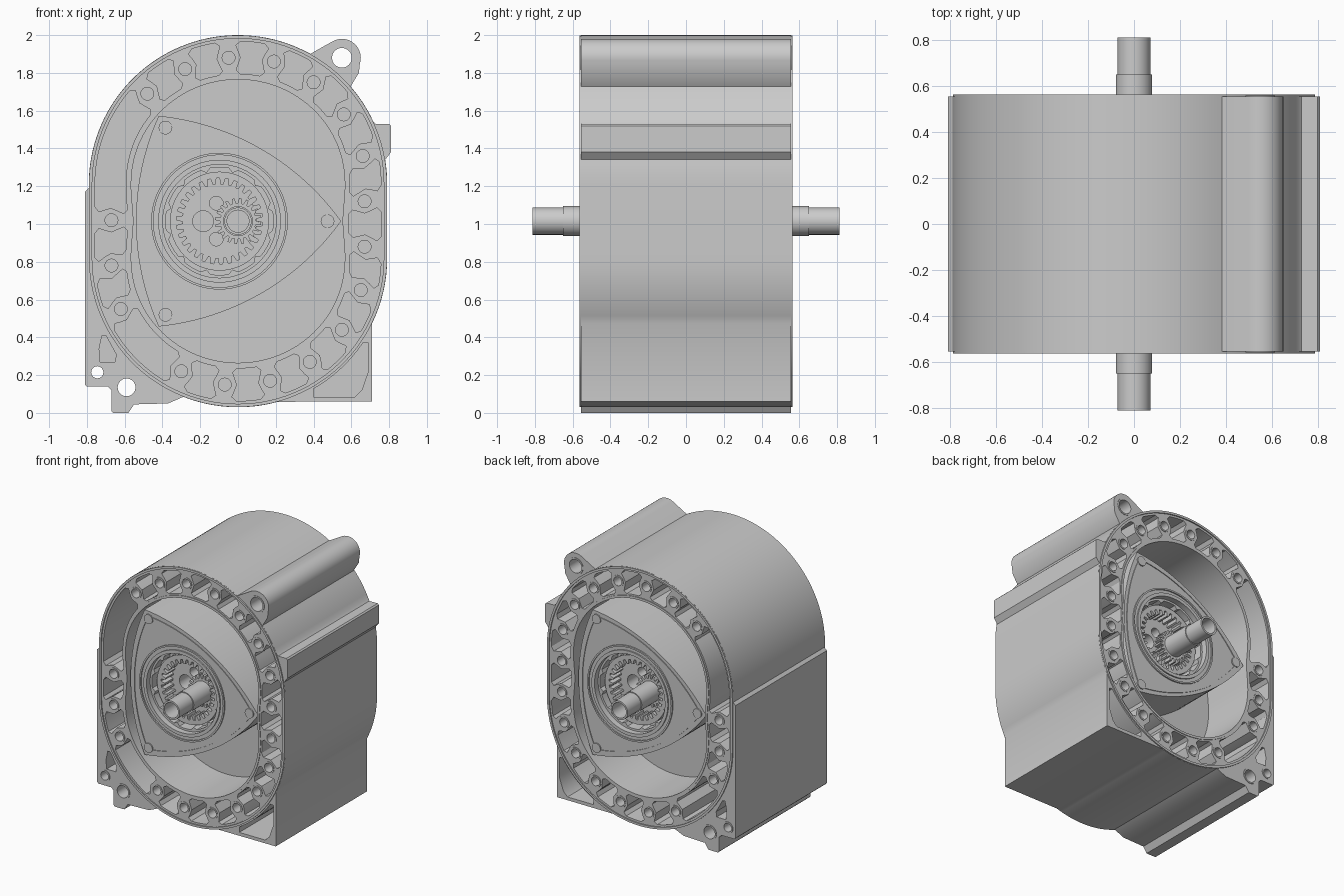
import bpy, bmesh
from math import sin, cos, pi, radians, atan2, sqrt, hypot

if "Cube" in bpy.data.objects:
    bpy.data.objects.remove(bpy.data.objects["Cube"])

E, R, CZ = 0.098, 0.652, 1.015          # eccentricity, rotor radius, shaft height
FACE, MID = 0.555, 0.135                # housing face and centre plate half depths


def arc(cx, cz, r, a0, a1, n):
    """Points along an arc, angles in degrees."""
    return [(cx + r * cos(radians(a0 + (a1 - a0) * i / n)),
             cz + r * sin(radians(a0 + (a1 - a0) * i / n))) for i in range(n + 1)]


def circle(cx, cz, r, n=32):
    return arc(cx, cz, r, 0, 360 * (n - 1) / n, n - 1)


def gear(cx, cz, r0, r1, teeth):
    pts = []
    for i in range(teeth):
        for f, r in ((0, r0), (.35, r0), (.5, r1), (.85, r1)):
            a = 2 * pi * (i + f) / teeth
            pts.append((cx + r * cos(a), cz + r * sin(a)))
    return pts


def plate(name, loops, ya, yb):
    """Fill x-z loops (inner loops are holes) and extrude them from ya to yb."""
    cu = bpy.data.curves.new(name, 'CURVE')
    cu.dimensions, cu.fill_mode = '2D', 'BOTH'
    cu.extrude = abs(yb - ya) / 2
    for loop in loops:
        sp = cu.splines.new('POLY')
        sp.points.add(len(loop) - 1)
        for p, (x, z) in zip(sp.points, loop):
            p.co = (x, z, 0, 1)
        sp.use_cyclic_u = True
    tmp = bpy.data.objects.new(name + "_curve", cu)
    bpy.context.collection.objects.link(tmp)
    me = bpy.data.meshes.new_from_object(tmp.evaluated_get(bpy.context.evaluated_depsgraph_get()))
    bpy.data.objects.remove(tmp)
    bm = bmesh.new()
    bm.from_mesh(me)
    for v in bm.verts:
        x, y, z = v.co
        v.co = (x, (ya + yb) / 2 - z, y)
    bmesh.ops.remove_doubles(bm, verts=bm.verts, dist=1e-5)
    bmesh.ops.recalc_face_normals(bm, faces=bm.faces)
    bm.to_mesh(me)
    bm.free()
    me.name = name
    ob = bpy.data.objects.new(name, me)
    bpy.context.collection.objects.link(ob)
    return ob


# ---- shared outlines ----
def trochoid(off=0, n=128):
    pts = []
    for i in range(n):
        th = 2 * pi * i / n
        r = bore_r(th) + off
        pts.append((r * cos(th), CZ + r * sin(th)))
    return pts


def bore_r(th):
    """Polar radius of the two-lobed bore."""
    t = th
    for _ in range(25):
        t = th + atan2(E * sin(2 * t), R - E * cos(2 * t))
    return sqrt(R * R + E * E - 2 * R * E * cos(2 * t))


def oval_r(th, r, h=0.195):
    """Polar radius of the stadium-shaped casing."""
    c, s = abs(cos(th)), abs(sin(th))
    return r / c if r * s < h * c else h * s + sqrt(r * r - h * h * c * c)


def oval(r):
    return arc(0, 1.21, r, 0, 180, 56) + arc(0, .82, r, 180, 360, 56)


outline = ([(.71, .06)] + arc(0, .82, .79, -26, 0, 8) + arc(0, 1.21, .79, 0, 9.5, 4)
           + [(.81, 1.38), (.81, 1.52), (.80, 1.53), (.73, 1.53)] + arc(0, 1.21, .79, 25, 41, 6)
           + [(.64, 1.80)] + arc(.55, 1.88, .1, -18, 118, 14)
           + arc(0, 1.21, .79, 61, 180, 46) + [(-.79, 1.19), (-.81, 1.17), (-.81, .15), (-.80, .14),
              (-.69, .14), (-.67, .12), (-.67, .01), (-.66, 0), (-.58, 0), (-.55, .045), (-.37, .05)]
           + arc(0, .82, .79, 248.5, 285.5, 18))

bolts = [(-.05, 1.88), (.19, 1.86), (.40, 1.75), (.56, 1.58), (.66, 1.36), (.67, 1.12),
         (.67, .88), (.65, .65), (.55, .44), (.38, .27), (.17, .17), (-.07, .15), (-.30, .22),
         (-.62, .55), (-.67, .78), (-.67, 1.02), (-.48, 1.69), (-.28, 1.82)]
mounts = [(.55, 1.88, .052), (-.59, .135, .047), (-.745, .215, .032)]
mount_holes = [circle(*m) for m in mounts]


# ---- pockets between neighbouring bolts, waisted round each boss ----
def pocket(a, b):
    ta, tb = (atan2(p[1] - CZ, p[0]) for p in (a, b))
    if tb < ta:
        tb += 2 * pi
    fr = (0, .12, .3, .5, .7, .88, 1)
    wd = (.062, .04, .052, .064, .052, .04, .062)
    ra, rb = hypot(a[0], a[1] - CZ), hypot(b[0], b[1] - CZ)

    def pt(th, f):
        lo, hi = bore_r(th) + .03, oval_r(th, .757)
        r = lo + (hi - lo) * f
        return r * cos(th), CZ + r * sin(th)
    start = [ta + w / ra for w in wd]
    end = [tb - w / rb for w in wd]
    n = max(5, int((tb - ta) * 20))
    pts = [pt(t, f) for t, f in zip(start, fr)]
    pts += [pt(start[6] + (end[6] - start[6]) * i / n, 1) for i in range(1, n)]
    pts += [pt(t, f) for t, f in reversed(list(zip(end, fr)))]
    pts += [pt(end[0] + (start[0] - end[0]) * i / n, 0) for i in range(1, n)]
    return pts


ring = sorted(bolts, key=lambda p: atan2(p[1] - CZ, p[0]))
pockets = [pocket(p, ring[(i + 1) % len(ring)]) for i, p in enumerate(ring)]
pockets.append([(.40, .085), (.62, .085), (.655, .12), (.69, .22), (.69, .37)]
               + arc(0, .82, .80, -34, -60, 8))
pockets.append([(-.73, .27), (-.65, .27), (-.645, .31), (-.70, .41), (-.72, .41), (-.735, .34)])


# ---- one rotor with its seals, gear and eccentric; s = -1 front, 1 rear ----
def rotor(tag, s):
    cx = s * E

    def place(pts):                      # rotor frame to engine frame
        return [(cx - s * x, CZ + z) for x, z in pts]

    def spin(pts, k):
        c, d = cos(2 * pi * k / 3), sin(2 * pi * k / 3)
        return [(x * c - z * d, x * d + z * c) for x, z in pts]

    def flank(tip, mid, n=24):           # arc on the -x side, through tips and bulge
        hx, hz = tip * .5, tip * sqrt(3) / 2
        sag = mid - hx
        rad = (hz * hz + sag * sag) / (2 * sag)
        a = math_deg(hz / rad)
        return arc(rad - mid, 0, rad, 180 - a, 180 + a, n)

    def math_deg(v):
        return atan2(v, sqrt(1 - v * v)) * 180 / pi

    body = sum((spin(flank(R - .008, .442)[:-1], k) for k in range(3)), [])
    hole = circle(0, 0, .30, 64)
    plate(tag + "_rotor_body", [place(body), place(hole)], s * MID, s * .535)
    # side seals and corner seals
    for k in range(3):
        outer, inner = flank(.60, .418)[1:-1], flank(.585, .406)[1:-1]
        plate(f"{tag}_side_seal_{k}", [place(spin(outer + inner[::-1], k))], s * .53, s * .541)
        a = 2 * pi * k / 3
        px, pz = .572 * cos(a), .572 * sin(a)
        plate(f"{tag}_corner_seal_{k}", [place(circle(px, pz, .036))], s * .53, s * .544)
    # oil seal rings
    for i, (ro, ri) in enumerate(((.362, .35), (.325, .30))):
        plate(f"{tag}_oil_seal_{i}", [place(circle(0, 0, ro, 64)), place(circle(0, 0, ri, 64))],
              s * .53, s * .545)
    # scalloped bearing shelf with internal gear
    scallop = []
    for i in range(12):
        a = i * 30
        scallop += arc(0, 0, .285, a - 10, a + 10, 4)
        q = arc(0, 0, .285, a + 15, a + 15, 1)[0]
        scallop += [(q[0] * .93, q[1] * .93)]
    plate(tag + "_rotor_shelf", [place(circle(0, 0, .301, 64)), place(scallop)], s * .40, s * .50)
    plate(tag + "_ring_gear", [place(circle(0, 0, .262, 64)), place(gear(0, 0, .195, .228, 30))],
          s * .36, s * .47)
    plate(tag + "_gear_shelf", [place(circle(0, 0, .301, 64)), place(circle(0, 0, .23, 48))],
          s * .30, s * .42)
    # eccentric with lightening holes, and the fixed pinion
    holes = [circle(s * x, CZ + z, r, 24) for x, z, r in
             ((.185, 0, .055), (.115, .095, .036), (.115, -.095, .036))]
    plate(tag + "_eccentric", [circle(cx, CZ, .235, 48)] + holes, s * MID, s * .37)
    plate(tag + "_pinion", [gear(0, CZ, .095, .122, 20)], s * .36, s * .43)


# ---- build both halves ----
for tag, s in (("front", -1), ("rear", 1)):
    plate(tag + "_centre_plate", [outline] + mount_holes, 0, s * MID)
    plate(tag + "_housing",
          [outline, trochoid()] + pockets + mount_holes + [circle(x, z, .034, 24) for x, z in bolts],
          s * MID, s * FACE)
    plate(tag + "_outer_lip", [oval(.789), oval(.772)], s * (FACE - .002), s * (FACE + .009))
    plate(tag + "_bore_lip", [trochoid(.018), trochoid()], s * (FACE - .002), s * (FACE + .005))
    for i, (x, z, r) in enumerate([(x, z, .034) for x, z in bolts] + mounts):
        plate(f"{tag}_bolt_boss_{i}", [circle(x, z, r + .012), circle(x, z, r)],
              s * (FACE - .002), s * (FACE + .004))
    rotor(tag, s)
    # stepped hollow output shaft
    plate(tag + "_shaft_collar", [circle(0, CZ, .079, 48)], 0, s * .65)
    plate(tag + "_shaft_end", [circle(0, CZ, .072, 48), circle(0, CZ, .058, 48)], s * .65, s * .812)

# ---- smooth round walls, keep edges crisp ----
bpy.ops.object.select_all(action='SELECT')
bpy.context.view_layer.objects.active = bpy.context.collection.objects[0]
bpy.ops.object.shade_smooth_by_angle(angle=radians(30))
